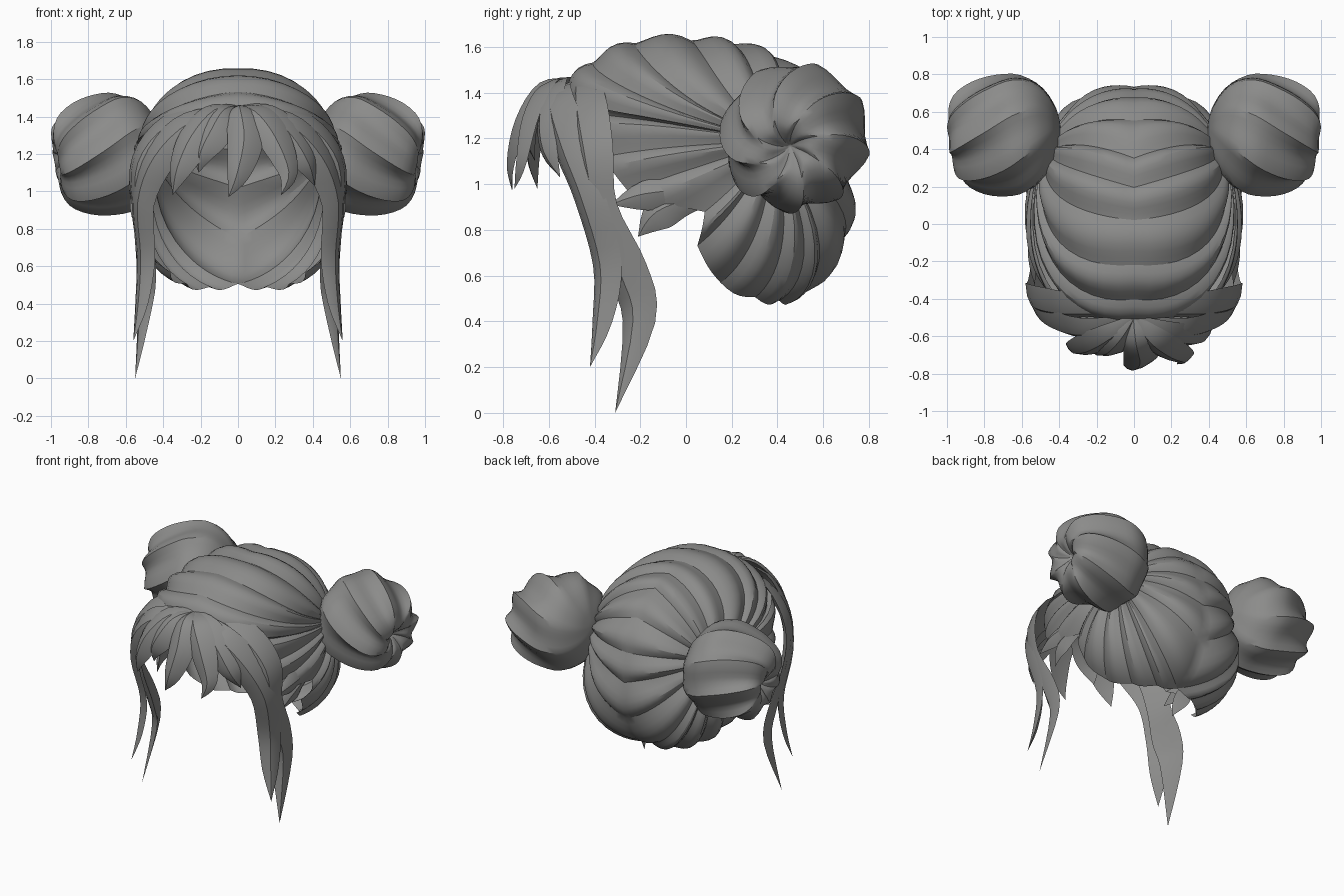
import bpy, bmesh, math
from mathutils import Vector as V

if "Cube" in bpy.data.objects:
    bpy.data.objects.remove(bpy.data.objects["Cube"])

mat = bpy.data.materials.new("ash_grey")
mat.diffuse_color = (0.26, 0.26, 0.255, 1)
mat.use_nodes = True
mat.node_tree.nodes["Principled BSDF"].inputs["Base Color"].default_value = mat.diffuse_color
C = V((0, .05, 1.05))  # head centre


def grid(name, rows, closed=False, mirror=False):
    """Skin a grid of points, smooth with sharp creases."""
    bm = bmesh.new()
    vs = [[bm.verts.new(p) for p in r] for r in rows]
    n = len(rows[0])
    for a, b in zip(vs, vs[1:]):
        for j in range(n if closed else n - 1):
            k = (j + 1) % n
            bm.faces.new((a[j], a[k], b[k], b[j]))
    bmesh.ops.remove_doubles(bm, verts=bm.verts, dist=.0005)
    bmesh.ops.recalc_face_normals(bm, faces=bm.faces)
    # open shells: make the normals point away from the head centre
    if not closed and sum((f.calc_center_median() - C).dot(f.normal) for f in bm.faces) < 0:
        bmesh.ops.reverse_faces(bm, faces=bm.faces)
    me = bpy.data.meshes.new(name)
    bm.to_mesh(me)
    bm.free()
    me.materials.append(mat)
    me.shade_smooth()
    me.set_sharp_from_angle(angle=math.radians(28))
    ob = bpy.data.objects.new(name, me)
    bpy.context.collection.objects.link(ob)
    if mirror:
        ob.modifiers.new("mirror", 'MIRROR').merge_threshold = .001
    return ob


def smooth_path(pts, n=4):
    """Catmull-Rom samples through points of any dimension."""
    P = [pts[0]] + list(pts) + [pts[-1]]
    out = []
    for i in range(1, len(P) - 2):
        a, b, c, d = P[i - 1:i + 3]
        for k in range(n):
            t = k / n
            out.append([.5 * (2 * q + (r - p) * t + (2 * p - 5 * q + 4 * r - s) * t * t
                              + (3 * q - p - 3 * r + s) * t ** 3) for p, q, r, s in zip(a, b, c, d)])
    out.append(list(pts[-1]))
    return out


SECTION = [(-.5, -.06), (-.22, .12), (.05, .2), (.3, .11), (.5, -.06), (0, -.02)]


def lock(name, pts, mirror=False):
    """Tapered ridged strand; each point is x, y, z, width."""
    S = smooth_path(pts)
    rows = []
    for i, (x, y, z, w) in enumerate(S):
        t = (V(S[min(i + 1, len(S) - 1)][:3]) - V(S[max(i - 1, 0)][:3])).normalized()
        out = V((x, y - .05, max(z - 1.05, 0)))
        side = t.cross(out).normalized()
        out = side.cross(t).normalized()
        w = max(w, 0)
        rows.append([V((x, y, z)) + side * w * a + out * w * b for a, b in SECTION])
    return grid(name, rows, True, mirror)


# --- scalp shell: strands fan from the parting and hem into each bun ---
EDGE = [(0, -.57, 1.42), (0, -.42, 1.55), (0, -.22, 1.62), (0, .02, 1.65), (0, .2, 1.63), (0, .36, 1.58),
        (0, .54, 1.42), (0, .66, 1.22), (0, .7, 1.02), (0, .66, .76), (0, .46, .48),
        (.15, .42, .47), (.29, .32, .47), (.39, .16, .53), (.44, .05, .75),
        (.5, .08, .89), (.56, -.3, .96), (.56, -.44, 1.14),
        (.27, -.57, 1.36), (0, -.57, 1.42)]
BUN_DIR = V((.46, .33, .13))


def skull(d):
    p = 2.1
    s = sum(abs(c / a) ** p for c, a in zip(d, (.55, .65, .575)))
    back, low = max(0, d.y), max(0, -d.z)
    fuller = .15 * max(0, -d.y) * max(0, d.z) + back * low * (.22 + .35 * d.x)
    return s ** (-1 / p) * (1 + fuller)


rows, STEPS, RINGS = [], 6, 14
for i, (a, b) in enumerate(zip(EDGE, EDGE[1:])):
    for k in range(STEPS + (i == len(EDGE) - 2)):
        s = k / STEPS
        e = V(a).lerp(V(b), s) - C
        # top strands leave the parting sideways, then sweep back
        sweep = max(0, 1 - 1.6 * e.x) * min(1, max(0, 2 * (.35 - e.y))) * (e.z > 0)
        ctrl = ((e + BUN_DIR) / 2).lerp(V((.55, .8 * e.y, .58 * e.z)), sweep)
        row = []
        for j in range(RINGS + 1):
            v = j / RINGS
            d = e * (1 - v) ** 2 + ctrl * 2 * v * (1 - v) + BUN_DIR * v * v
            d.normalize()
            amp = .048 * min(1, (.5 + 1.8 * v) * (1 - v))
            q = C + d * (skull(d) + amp * math.sin(math.pi * s ** 1.4))
            if j == 0 and e.x < 1e-4:
                q.x = 0
            row.append(q)
        rows.append(row)
grid("scalp_hair", rows, False, True)

# --- side buns: twisted lobed knob around an outward axis ---
axis = V((1, -.1, -.17)).normalized()
u = axis.cross(V((0, 0, 1))).normalized()
w = u.cross(axis)
PROFILE = [(.2, 0, 0), (.25, .05, .2), (.285, .12, .3), (.25, .21, .24), (.15, .27, .18), (.02, .305, .12),
           (-.1, .31, .08), (-.21, .25, .06), (-.28, .13, .05), (-.3, 0, 0)]
LOBES, PER = 8, 6
rows = []
prof = smooth_path(PROFILE, 3)
for i, (h, r, amp) in enumerate(prof):
    twist = 1.7 * i / len(prof)
    row = []
    for k in range(LOBES * PER):
        f = 2 * math.pi * k / (LOBES * PER) + twist
        bump = 1 - 1.1 * math.sin(math.pi * ((k % PER) / PER) ** 1.3)  # sharp ridges, hollow between
        rr = max(r, 0) * (1 + amp * (bump - .35))
        row.append(V((.69, .475, 1.2)) + axis * h + (u * math.cos(f) + w * math.sin(f)) * rr)
    rows.append(row)
grid("side_bun", rows, True, True)

# --- long face-framing locks ---
lock("front_side_lock", [(.0, -.5, 1.44, .05), (.25, -.56, 1.36, .18), (.43, -.51, 1.18, .22),
     (.515, -.43, .95, .18), (.5, -.35, .65, .16), (.52, -.37, .4, .11), (.56, -.42, .2, 0)], True)
lock("rear_side_lock", [(.08, -.46, 1.47, .1), (.36, -.44, 1.34, .22), (.51, -.41, 1.15, .22),
     (.525, -.37, .9, .16), (.5, -.26, .62, .2), (.5, -.21, .4, .16), (.55, -.31, 0, 0)], True)

# --- short wisps below the temples ---
lock("upper_wisp", [(.5, .26, .97, .08), (.53, .02, .97, .12), (.54, -.18, .95, .13), (.53, -.33, .91, 0)], True)
lock("lower_wisp", [(.5, .25, .95, .03), (.52, .03, .93, .1), (.52, -.12, .87, .15), (.5, -.21, .77, 0)], True)

# --- fringe fanning from the front of the parting ---
FRINGE = [
    [(.02, -.62, 1.42, .16), (.04, -.71, 1.27, .19), (.0, -.76, 1.09, .12), (-.05, -.76, .97, 0)],
    [(.1, -.61, 1.41, .17), (.2, -.68, 1.28, .18), (.27, -.72, 1.1, .11), (.23, -.75, .98, 0)],
    [(.15, -.57, 1.41, .16), (.28, -.6, 1.29, .2), (.37, -.6, 1.15, .13), (.41, -.55, 1.03, 0)],
    [(-.07, -.6, 1.41, .17), (-.13, -.66, 1.31, .19), (-.19, -.68, 1.2, .12), (-.21, -.66, 1.1, 0)],
    [(-.12, -.59, 1.41, .17), (-.23, -.65, 1.28, .2), (-.31, -.67, 1.12, .13), (-.35, -.65, .98, 0)],
]
for pts in FRINGE:
    lock("fringe_strand", [(0, -.5, 1.45, .04)] + pts)
